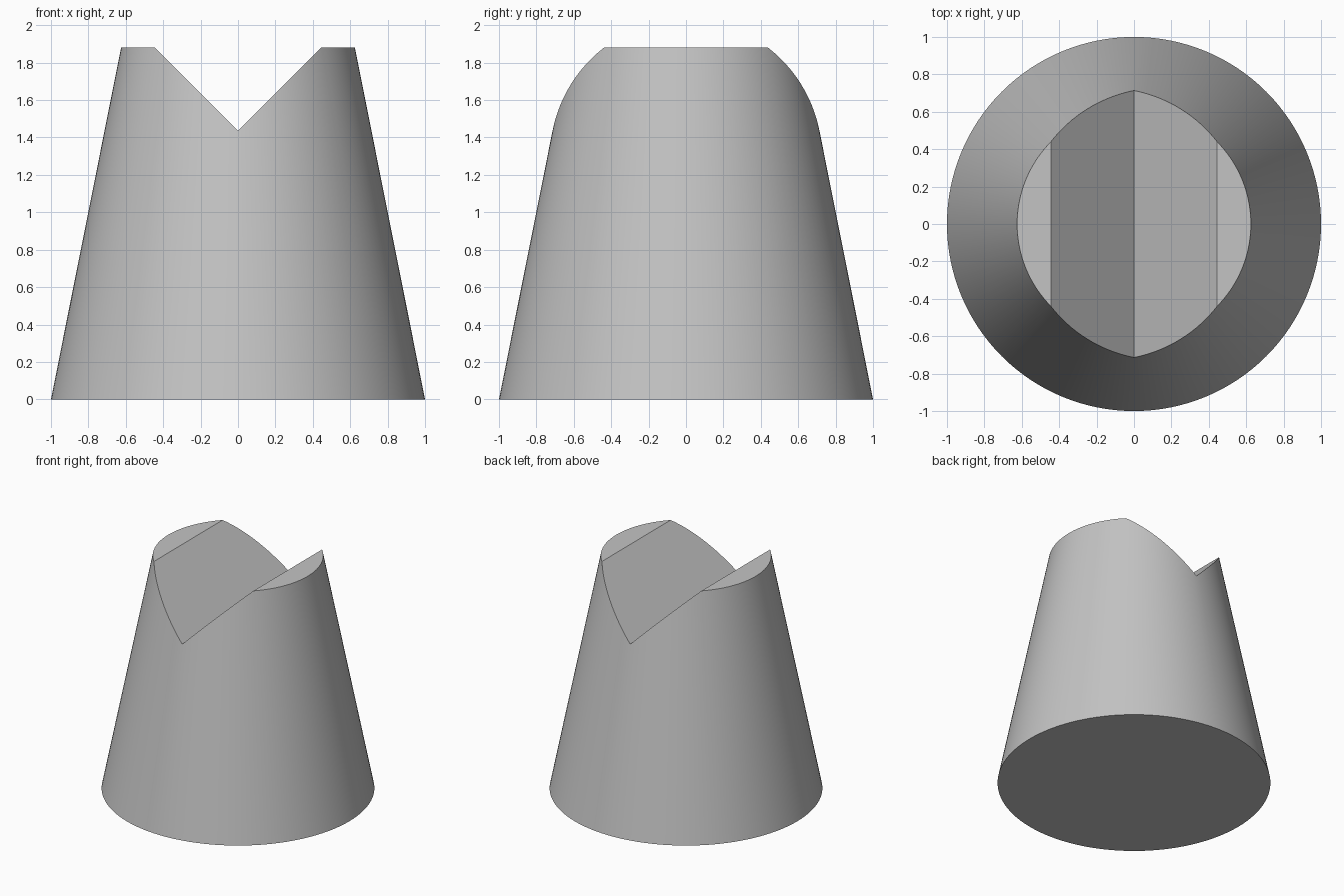
import bpy
import bmesh
import math

if "Cube" in bpy.data.objects:
    bpy.data.objects.remove(bpy.data.objects["Cube"], do_unlink=True)

HEIGHT = 1.88
BASE_RADIUS, TOP_RADIUS = 1.0, 0.625
GROOVE_BOTTOM = 1.435
SIDES = 128


def make_object(name, bm):
    bmesh.ops.recalc_face_normals(bm, faces=bm.faces)
    mesh = bpy.data.meshes.new(name)
    bm.to_mesh(mesh)
    bm.free()
    obj = bpy.data.objects.new(name, mesh)
    bpy.context.collection.objects.link(obj)
    return obj


# Single grey material
grey = bpy.data.materials.new("light grey")
grey.use_nodes = True
colour = (0.55, 0.55, 0.55, 1)
grey.diffuse_color = colour
grey.node_tree.nodes["Principled BSDF"].inputs["Base Color"].default_value = colour

# Tapered round body
bpy.ops.mesh.primitive_cone_add(vertices=SIDES, radius1=BASE_RADIUS, radius2=TOP_RADIUS,
                                depth=HEIGHT, location=(0, 0, HEIGHT / 2))
body = bpy.context.object
body.name = "tapered_body"
body.data.materials.append(grey)

# Right-angled wedge that cuts the groove from front to back
rise = 1.0
bm = bmesh.new()
profile = [(0, GROOVE_BOTTOM), (rise, GROOVE_BOTTOM + rise), (-rise, GROOVE_BOTTOM + rise)]
face = bm.faces.new([bm.verts.new((x, -1.5, z)) for x, z in profile])
extruded = bmesh.ops.extrude_face_region(bm, geom=[face])["geom"]
bmesh.ops.translate(bm, vec=(0, 3, 0),
                    verts=[v for v in extruded if isinstance(v, bmesh.types.BMVert)])
cutter = make_object("groove_cutter", bm)
cutter.data.materials.append(grey)
cutter.hide_render = True

# Cut the groove, then smooth the round side only
cut = body.modifiers.new("groove", 'BOOLEAN')
cut.operation = 'DIFFERENCE'
cut.solver = 'EXACT'
cut.object = cutter
bpy.context.view_layer.objects.active = body
bpy.ops.object.modifier_apply(modifier=cut.name)
bpy.data.objects.remove(cutter, do_unlink=True)
bpy.ops.object.shade_smooth_by_angle(angle=math.radians(30))
